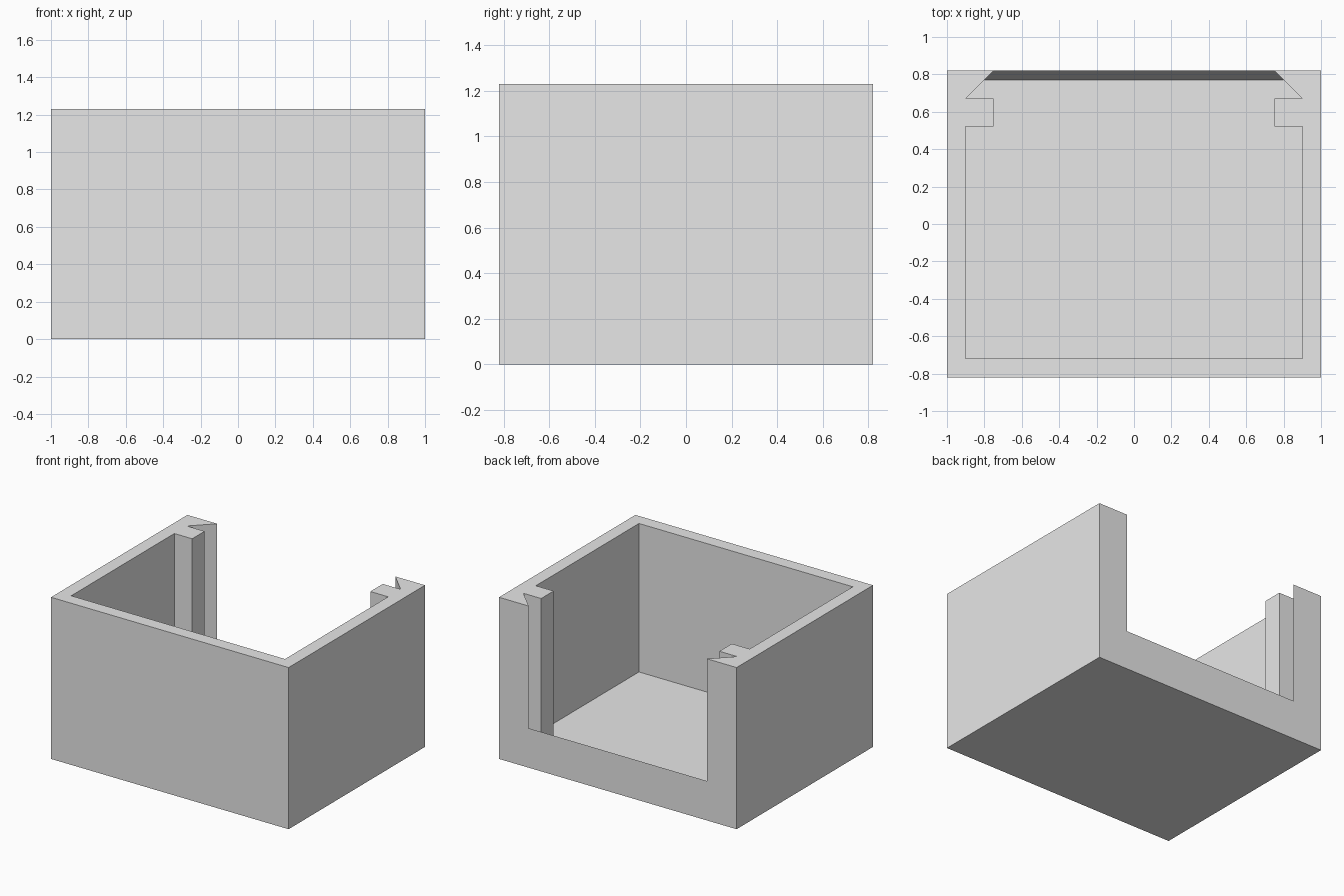
import bpy
import bmesh
from mathutils import Vector

cube = bpy.data.objects.get("Cube")
if cube:
    bpy.data.objects.remove(cube, do_unlink=True)

HALF_WIDTH, HALF_DEPTH, HEIGHT = 1.0, 0.82, 1.23
FLOOR, SILL = 0.10, 0.30

grey = bpy.data.materials.new("light_grey")
grey.use_nodes = True
grey.diffuse_color = (0.8, 0.8, 0.8, 1)
grey.node_tree.nodes["Principled BSDF"].inputs["Base Color"].default_value = (0.8, 0.8, 0.8, 1)


def prism(name, outline, z0, z1, cut=None):
    """Extrude a closed outline from z0 to z1, optionally trimmed by a plane."""
    bm = bmesh.new()
    base = bm.faces.new([bm.verts.new((x, y, z0)) for x, y in outline])
    top = bmesh.ops.extrude_face_region(bm, geom=[base])["geom"]
    bmesh.ops.translate(bm, vec=(0, 0, z1 - z0),
                        verts=[g for g in top if isinstance(g, bmesh.types.BMVert)])
    if cut:
        point, normal = cut
        bmesh.ops.bisect_plane(bm, geom=bm.verts[:] + bm.edges[:] + bm.faces[:],
                               plane_co=point, plane_no=normal, clear_outer=True)
        rim = [e for e in bm.edges if e.is_boundary]
        bmesh.ops.holes_fill(bm, edges=rim, sides=0)
    bmesh.ops.recalc_face_normals(bm, faces=bm.faces[:])
    mesh = bpy.data.meshes.new(name)
    bm.to_mesh(mesh)
    bm.free()
    mesh.materials.append(grey)
    obj = bpy.data.objects.new(name, mesh)
    bpy.context.collection.objects.link(obj)
    return obj


def mirrored(half):
    return half + [(-x, y) for x, y in reversed(half)]


# Outer block
box = prism("open_backed_box",
            mirrored([(HALF_WIDTH, -HALF_DEPTH), (HALF_WIDTH, HALF_DEPTH)]), 0, HEIGHT)

# Cavity with retaining ribs and flared slot, trimmed along the sloping sill
cavity = mirrored([(0.90, -0.72), (0.90, 0.52), (0.75, 0.52),
                   (0.75, 0.67), (0.90, 0.67), (0.70, 0.87)])
sill_plane = (Vector((0, HALF_DEPTH, SILL)), Vector((0, SILL - FLOOR, -0.05)).normalized())
cutter = prism("cavity_cutter", cavity, FLOOR, HEIGHT + 0.2, sill_plane)
cutter.hide_render = True

# Hollow out the block
mod = box.modifiers.new("hollow", "BOOLEAN")
mod.operation = "DIFFERENCE"
mod.solver = "EXACT"
mod.object = cutter
bpy.context.view_layer.objects.active = box
bpy.ops.object.modifier_apply(modifier=mod.name)
bpy.data.objects.remove(cutter, do_unlink=True)
